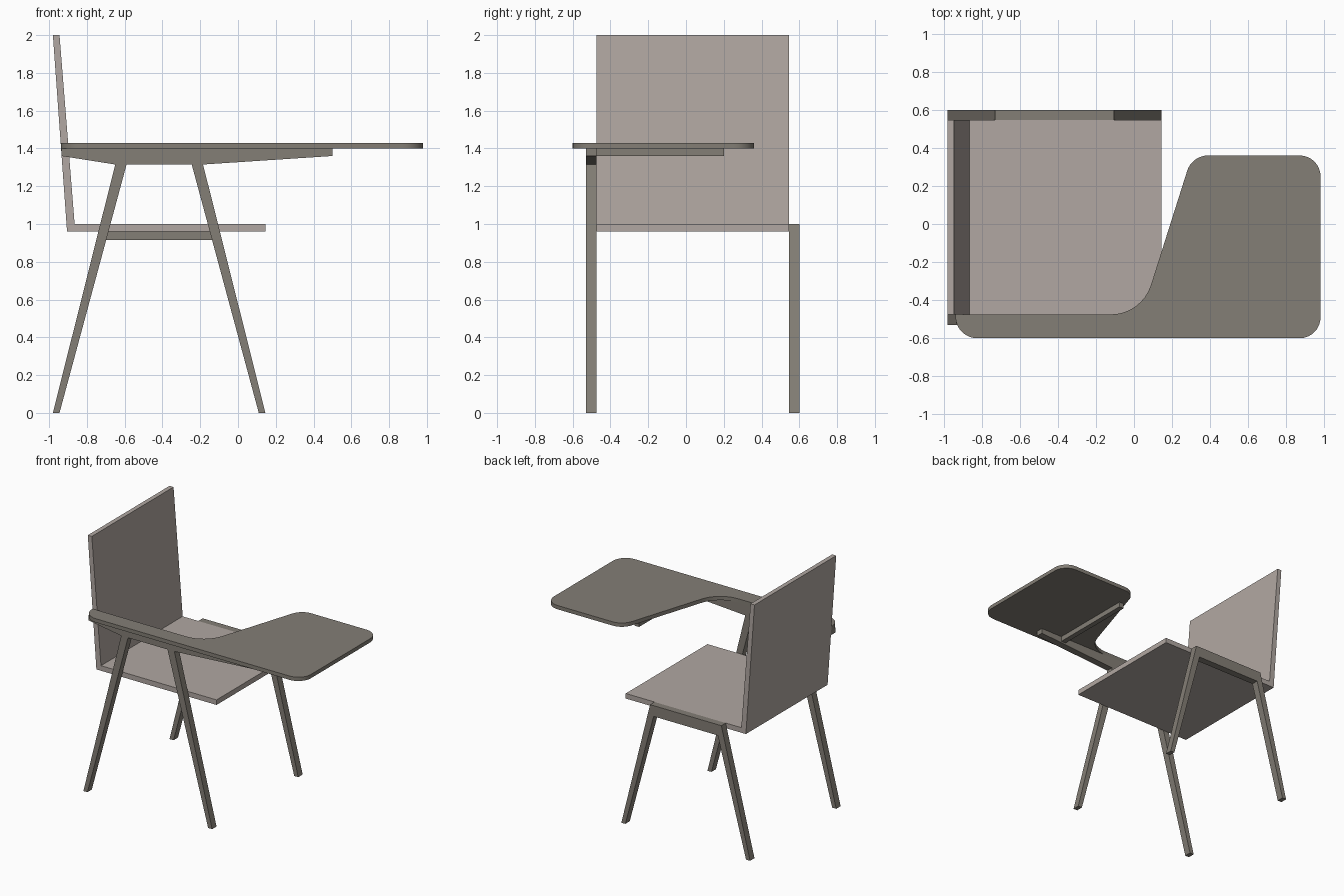
import bpy, bmesh, math
from mathutils import Vector

cube = bpy.data.objects.get("Cube")
if cube:
    bpy.data.objects.remove(cube, do_unlink=True)


def material(name, rgb):
    m = bpy.data.materials.new(name)
    m.use_nodes = True
    color = (*rgb, 1)
    m.diffuse_color = color
    m.node_tree.nodes["Principled BSDF"].inputs["Base Color"].default_value = color
    return m


SEAT = material("warm light grey", (0.44, 0.39, 0.36))
FRAME = material("dark olive grey", (0.23, 0.21, 0.18))


def prism(name, points, start, end, mat):
    """Extrude a closed outline of 3D points from offset start to offset end."""
    bm = bmesh.new()
    face = bm.faces.new([bm.verts.new(Vector(p) + start) for p in points])
    grown = bmesh.ops.extrude_face_region(bm, geom=[face])["geom"]
    verts = [v for v in grown if isinstance(v, bmesh.types.BMVert)]
    bmesh.ops.translate(bm, verts=verts, vec=end - start)
    bmesh.ops.recalc_face_normals(bm, faces=bm.faces)
    mesh = bpy.data.meshes.new(name)
    bm.to_mesh(mesh)
    bm.free()
    mesh.materials.append(mat)
    obj = bpy.data.objects.new(name, mesh)
    bpy.context.collection.objects.link(obj)
    return obj


def side_prism(name, xz, y0, y1, mat):
    return prism(name, [(x, 0, z) for x, z in xz], Vector((0, y0, 0)), Vector((0, y1, 0)), mat)


def flat_prism(name, xy, z0, z1, mat):
    return prism(name, [(x, y, 0) for x, y in xy], Vector((0, 0, z0)), Vector((0, 0, z1)), mat)


def rounded(corners, steps=8):
    """Replace each (x, y, radius) corner by an arc tangent to both edges."""
    out = []
    for i, (x, y, r) in enumerate(corners):
        p = Vector((x, y))
        if r == 0:
            out.append(p)
            continue
        a = (Vector(corners[i - 1][:2]) - p).normalized()
        b = (Vector(corners[(i + 1) % len(corners)][:2]) - p).normalized()
        half = a.angle(b) / 2
        center = p + (a + b).normalized() * r / math.sin(half)
        first = p + a * r / math.tan(half) - center
        last = p + b * r / math.tan(half) - center
        turn = math.pi - 2 * half
        for k in range(steps + 1):
            t = k / steps
            out.append(center + (first * math.sin((1 - t) * turn) + last * math.sin(t * turn)) / math.sin(turn))
    return out


# Seat and leaning backrest, one bent sheet
side_prism("seat_and_backrest",
           [(-0.98, 2), (-0.945, 2), (-0.865, 1), (0.145, 1), (0.145, 0.96), (-0.905, 0.96)],
           -0.475, 0.545, SEAT)

# Splayed legs, widening upward; mirrored about the middle of each frame
MID = -0.4175


def outer(z):
    return -0.98 + 0.251 * z


def inner(z):
    return -0.945 + 0.27 * z


def leg_pair(prefix, top, y0, y1):
    leg = [(outer(0), 0), (inner(0), 0), (inner(top), top), (outer(top), top)]
    side_prism(prefix + "_right_leg", leg, y0, y1, FRAME)
    side_prism(prefix + "_left_leg", [(2 * MID - x, z) for x, z in leg], y0, y1, FRAME)


leg_pair("front", 1.315, -0.53, -0.475)
leg_pair("back", 1.0, 0.545, 0.6)

# Rail joining the back legs beside the seat
rail = [(inner(0.915), 0.915), (inner(1), 1)]
side_prism("back_rail", rail + [(2 * MID - x, z) for x, z in reversed(rail)], 0.545, 0.6, FRAME)

# Tapered beam under the desk
side_prism("desk_beam",
           [(-0.935, 1.4), (0.5, 1.4), (0.5, 1.36), (2 * MID - outer(1.315), 1.315),
            (outer(1.315), 1.315), (-0.935, 1.36)],
           -0.53, -0.475, FRAME)

# Cross bar carrying the wide end of the desk
side_prism("desk_cross_bar", [(0.27, 1.36), (0.31, 1.36), (0.31, 1.4), (0.27, 1.4)], -0.475, 0.2, FRAME)

# Writing desk with armrest
desk = flat_prism("writing_desk", rounded([
    (-0.938, -0.6, 0.115), (0.98, -0.6, 0.11), (0.98, 0.36, 0.11),
    (0.305, 0.36, 0.115), (0.04, -0.475, 0.22), (-0.938, -0.475, 0)]),
    1.4, 1.43, FRAME)
bpy.context.view_layer.objects.active = desk
desk.select_set(True)
bpy.ops.object.shade_smooth_by_angle(angle=math.radians(30))
